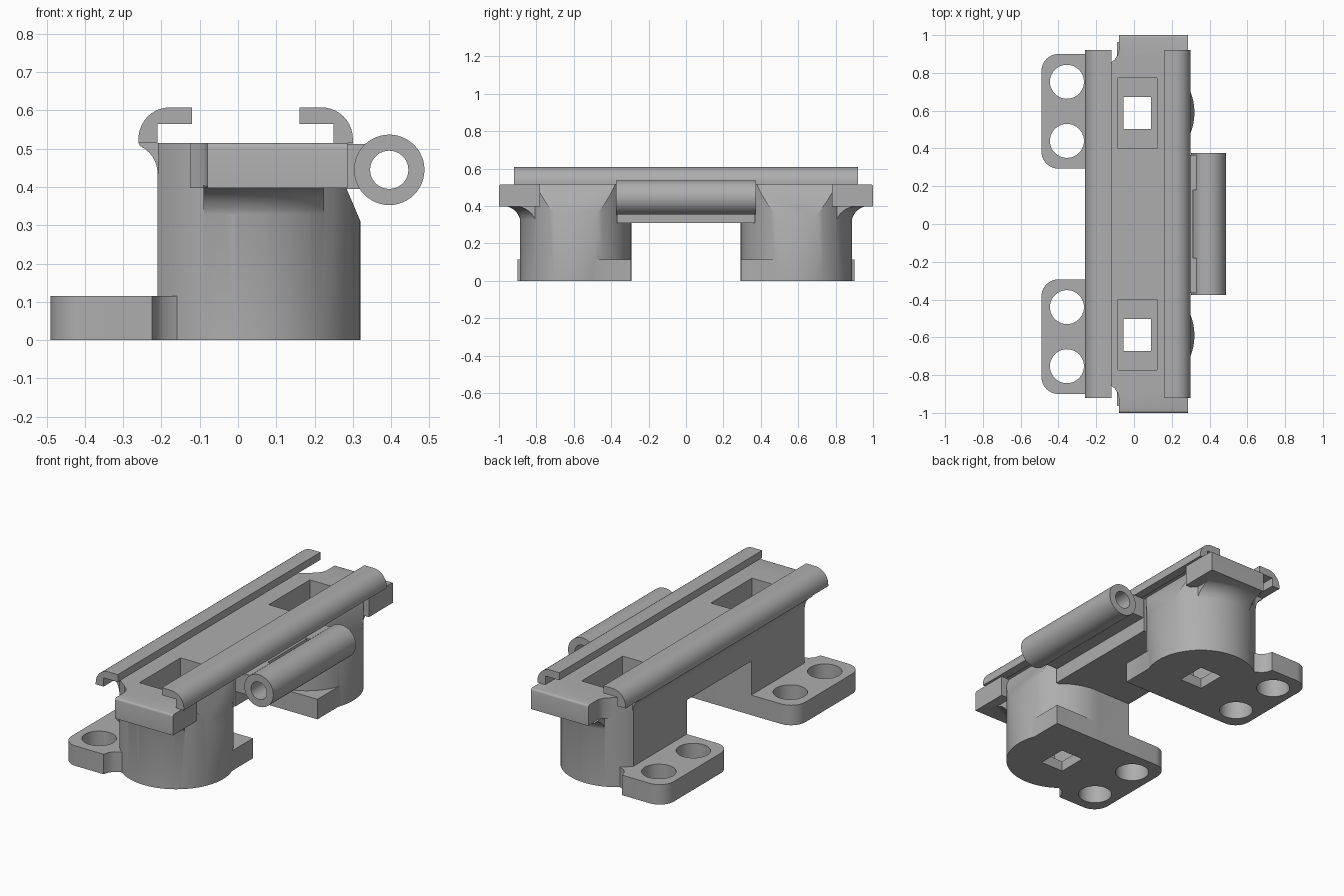
import bpy, bmesh
from math import sin, cos, pi, radians

if "Cube" in bpy.data.objects:
    bpy.data.objects.remove(bpy.data.objects["Cube"], do_unlink=True)

grey = bpy.data.materials.new("plain_grey")
grey.use_nodes = True
colour = (0.42, 0.42, 0.42, 1)
grey.diffuse_color = colour
grey.node_tree.nodes["Principled BSDF"].inputs["Base Color"].default_value = colour

TOP = 0.515          # deck height
CX, CY, R = 0.022, 0.59, 0.298   # post axis and radius


def arc(cx, cy, r, a0, a1, n=10):
    return [(cx + r * cos(radians(a0 + (a1 - a0) * i / n)),
             cy + r * sin(radians(a0 + (a1 - a0) * i / n))) for i in range(n + 1)]


def finish(name, bm):
    bmesh.ops.recalc_face_normals(bm, faces=bm.faces)
    me = bpy.data.meshes.new(name)
    bm.to_mesh(me)
    bm.free()
    me.materials.append(grey)
    ob = bpy.data.objects.new(name, me)
    bpy.context.collection.objects.link(ob)
    return ob


def prism(name, pts, lo, hi, axis="z"):
    """Extrude a plan (x, y) along z, or a section (x, z) along y."""
    bm = bmesh.new()
    place = (lambda p, t: (p[0], p[1], t)) if axis == "z" else (lambda p, t: (p[0], t, p[1]))
    a = [bm.verts.new(place(p, lo)) for p in pts]
    b = [bm.verts.new(place(p, hi)) for p in pts]
    bm.faces.new(a)
    bm.faces.new(b)
    for i in range(len(pts)):
        j = (i + 1) % len(pts)
        bm.faces.new((a[i], a[j], b[j], b[i]))
    return finish(name, bm)


def box(name, x, y, z):
    y = sorted(y)
    return prism(name, [(x[0], y[0]), (x[1], y[0]), (x[1], y[1]), (x[0], y[1])], *z)


def lathe(name, profile, cx, cy, n=64):
    """Closed solid turned about a vertical axis from (radius, z) points."""
    bm = bmesh.new()
    rings = [[bm.verts.new((cx + r * cos(2 * pi * i / n), cy + r * sin(2 * pi * i / n), z))
              for i in range(n)] for r, z in profile]
    for a, b in zip(rings, rings[1:]):
        for i in range(n):
            j = (i + 1) % n
            bm.faces.new((a[i], a[j], b[j], b[i]))
    bm.faces.new(rings[0])
    bm.faces.new(rings[-1])
    return finish(name, bm)


def combine(target, tool, op):
    mod = target.modifiers.new("join", "BOOLEAN")
    mod.operation, mod.solver, mod.object = op, "EXACT", tool
    bpy.context.view_layer.objects.active = target
    bpy.ops.object.modifier_apply(modifier="join")
    bpy.data.objects.remove(tool, do_unlink=True)


def smooth(ob):
    bpy.ops.object.select_all(action="DESELECT")
    ob.select_set(True)
    bpy.context.view_layer.objects.active = ob
    bpy.ops.object.shade_smooth_by_angle(angle=radians(30))


# Bridge deck between the two posts
body = box("bracket_body", (-0.21, 0.24), (-0.37, 0.37), (0.31, TOP))

for s in (-1, 1):
    # Round post, flat on one side and squared on its inner corner
    post = lathe("post", [(R, 0), (R, TOP)], CX, s * CY)
    combine(post, box("flat_cut", (-0.6, -0.21), (s * 0.2, s * 1.0), (-0.1, 0.7)), "DIFFERENCE")
    combine(post, box("inner_corner", (-0.21, CX), (s * 0.293, s * 0.7), (0, TOP)), "UNION")
    combine(post, prism("slant_cut", [(0.335, 0.275), (0.222, 0.54), (0.5, 0.54), (0.5, 0.275)],
                        s * CY - 0.4, s * CY + 0.4, "y"), "DIFFERENCE")

    # Foot with rounded flange corners and a square inner corner
    plan = [(0.30, 0.293), (0.30, 0.55), (-0.1, 0.8)]
    plan += [(-0.16, 0.826), (-0.195, 0.842), (-0.215, 0.868), (-0.225, 0.9)]
    plan += arc(-0.40, 0.81, 0.09, 90, 180) + arc(-0.40, 0.383, 0.09, 180, 270)
    combine(post, prism("foot", [(x, s * y) for x, y in plan], 0, 0.115), "UNION")
    for y in (0.44, 0.753):
        combine(post, lathe("bolt_hole", [(0.09, -0.1), (0.09, 0.2)], -0.355, s * y, 40),
                "DIFFERENCE")

    # Overhanging end block with a small concave corner in plan
    plan = [(0.286, 0.78), (0.286, 1.0), (-0.08, 1.0), (-0.08, 0.92)]
    plan += [(-0.088, 0.89), (-0.103, 0.87), (-0.125, 0.853), (-0.08, 0.78)]
    block = prism("end_block", [(x, s * y) for x, y in plan], 0.397, TOP)
    corner = prism("edge_trim", [(s * 0, 0)] + [(1, 0), (1, 1)], 2, 3)
    bpy.data.objects.remove(corner, do_unlink=True)
    bev = block.modifiers.new("soft_edge", "BEVEL")
    bev.width, bev.segments, bev.limit_method = 0.012, 3, "WEIGHT"
    weight = block.data.attributes.new("bevel_weight_edge", "FLOAT", "EDGE")
    for e in block.data.edges:
        ends = [block.data.vertices[v].co for v in e.vertices]
        if all(abs(c.y) > 0.99 and c.z > 0.5 for c in ends):
            weight.data[e.index].value = 1
    bpy.context.view_layer.objects.active = block
    bpy.ops.object.modifier_apply(modifier="soft_edge")
    combine(post, block, "UNION")

    # Flared fillet under the end block
    flare = [(0.2, 0.307)] + arc(0.388, 0.307, 0.093, 180, 90, 8) + [(0.2, 0.41)]
    fillet = lathe("flare", flare, CX, s * CY)
    combine(fillet, box("flare_limit", (-0.09, 0.225), (s * 0.72, s * 0.99), (0.2, 0.405)),
            "INTERSECT")
    combine(post, fillet, "UNION")
    combine(body, post, "UNION")

# Deep pockets with square through holes in their floors
for s in (-1, 1):
    combine(body, box("pocket", (-0.085, 0.122), (s * 0.40, s * 0.773), (0.06, 0.7)), "DIFFERENCE")
    combine(body, box("square_hole", (-0.055, 0.09), (s * 0.503, s * 0.673), (-0.1, 0.2)),
            "DIFFERENCE")
smooth(body)

# Hooked rails, mirrored about the deck centre line
hook = [(-0.21, TOP), (-0.21, 0.565), (-0.12, 0.565), (-0.12, 0.608)]
hook += arc(-0.178, 0.526, 0.082, 90, 180) + [(-0.26, TOP)]
gusset = [(-0.20, TOP), (-0.26, TOP)] + arc(-0.29, 0.435, 0.08, 65, 0, 6) + [(-0.20, 0.435)]
for name, side, reach in (("right", 1, 0.78), ("left", -1, 0.36)):
    flip = lambda pts: [(x if side > 0 else 0.04 - x, z) for x, z in pts]
    smooth(prism(name + "_rail", flip(hook), -0.92, 0.92, "y"))
    smooth(prism(name + "_rail_gusset", flip(gusset), -reach, reach, "y"))

# Hinge barrel with its bore, web and lugs
barrel = prism("hinge_barrel", arc(0.395, 0.445, 0.092, 0, 352.5, 47), -0.375, 0.375, "y")
combine(barrel, prism("bore", arc(0.395, 0.445, 0.05, 0, 350, 35), -0.5, 0.5, "y"), "DIFFERENCE")
smooth(barrel)
box("hinge_web", (0.235, 0.312), (-0.36, 0.36), (0.395, 0.51))
for name, s in (("front", -1), ("back", 1)):
    prism(name + "_hinge_lug", [(0.24, 0.395), (0.325, 0.395), (0.325, 0.495), (0.34, 0.512),
                                (0.24, 0.512)], s * 0.18, s * 0.365, "y")
